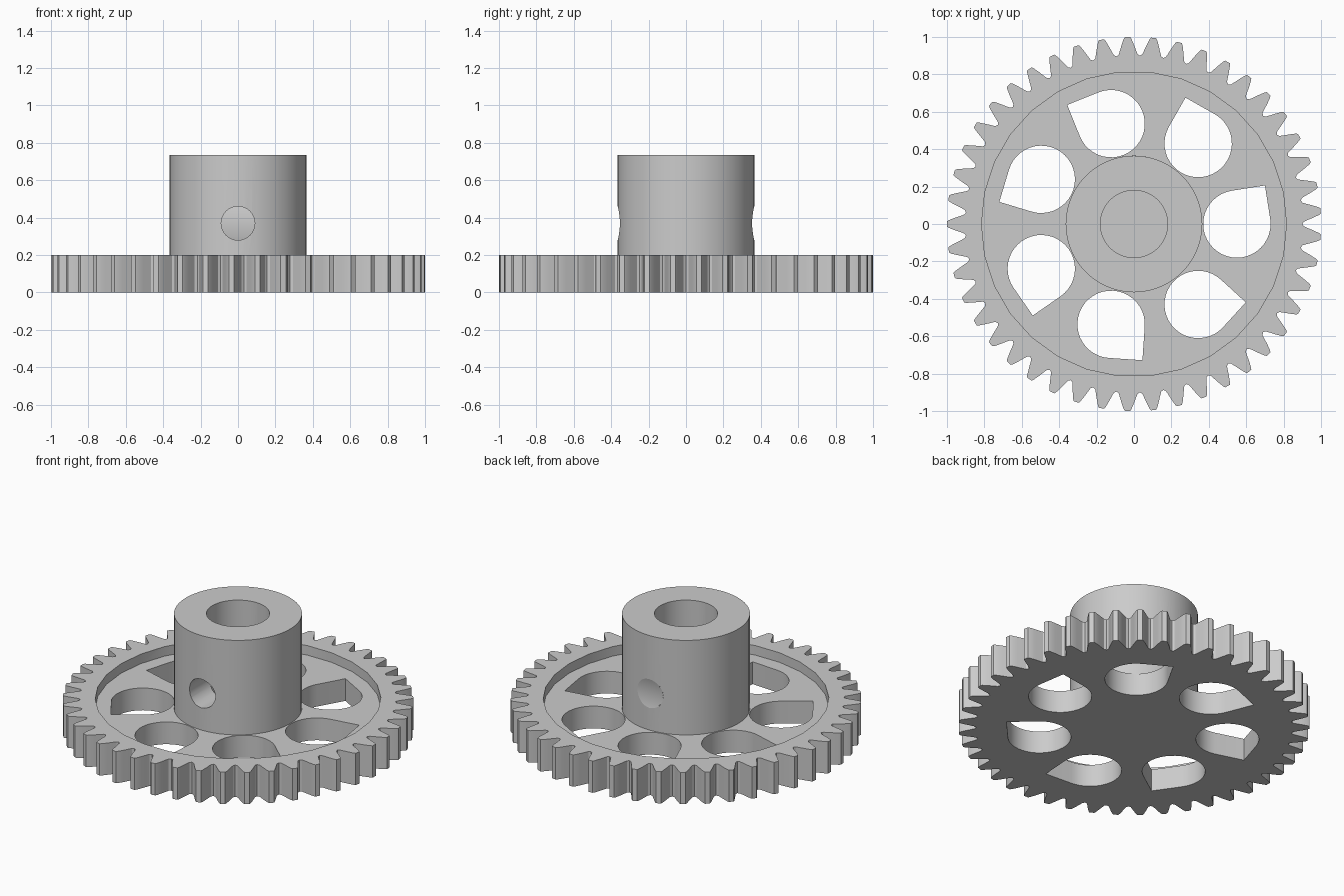
import bpy, bmesh
from math import pi, cos, sin, sqrt, radians, tau

default_cube = bpy.data.objects.get("Cube")
if default_cube:
    bpy.data.objects.remove(default_cube, do_unlink=True)

TEETH, HOLES = 45, 7
GEAR_TOP, WEB_TOP, HUB_TOP = 0.2, 0.14, 0.735
RIM_R, HUB_R, BORE_R = 0.815, 0.365, 0.18
SCREW_R, SCREW_Z = 0.09, 0.37

grey = bpy.data.materials.new("plain_grey")
grey.use_nodes = True
colour = (0.6, 0.6, 0.6, 1)
grey.diffuse_color = colour
grey.node_tree.nodes["Principled BSDF"].inputs["Base Color"].default_value = colour


def make_object(name, bm):
    mesh = bpy.data.meshes.new(name)
    bm.to_mesh(mesh)
    bm.free()
    mesh.materials.append(grey)
    ob = bpy.data.objects.new(name, mesh)
    bpy.context.collection.objects.link(ob)
    return ob


def prism(name, outlines, z0, z1):
    """Extrude each counter-clockwise outline from z0 up to z1."""
    bm = bmesh.new()
    for pts in outlines:
        low = [bm.verts.new((x, y, z0)) for x, y in pts]
        high = [bm.verts.new((x, y, z1)) for x, y in pts]
        bm.faces.new(low[::-1])
        bm.faces.new(high)
        for i in range(len(pts)):
            j = (i + 1) % len(pts)
            bm.faces.new((low[i], low[j], high[j], high[i]))
    return make_object(name, bm)


def circle(r, n):
    return [(r * cos(tau * i / n), r * sin(tau * i / n)) for i in range(n)]


def cut(target, cutter):
    cutter.hide_render = True
    mod = target.modifiers.new("cut", 'BOOLEAN')
    mod.operation = 'DIFFERENCE'
    mod.solver = 'EXACT'
    mod.object = cutter
    bpy.context.view_layer.objects.active = target
    bpy.ops.object.modifier_apply(modifier=mod.name)
    bpy.data.objects.remove(cutter, do_unlink=True)


def smooth(ob, angle):
    bpy.ops.object.select_all(action='DESELECT')
    ob.select_set(True)
    bpy.context.view_layer.objects.active = ob
    bpy.ops.object.shade_smooth_by_angle(angle=radians(angle))


# Toothed wheel: half a tooth (degrees from its middle, radius), mirrored and repeated
half = [(0.8, 1.0), (1.2, 0.99), (2.0, 0.957), (2.7, 0.927), (3.2, 0.908)]
tooth = [(-a, r) for a, r in half[::-1]] + half + [(4.0, 0.9)]
outline = []
for k in range(TEETH):
    for a, r in tooth:
        t = pi + tau * k / TEETH + radians(a)
        outline.append((r * cos(t), r * sin(t)))
wheel = prism("toothed_wheel", [outline], 0, GEAR_TOP)

# Recess that leaves a raised rim
cut(wheel, prism("recess_cutter", [circle(RIM_R, 30)], WEB_TOP, 0.4))


# Teardrop lightening holes: round arc closed by a square corner
def teardrop(turn, r=0.18, dist=0.55, lean=radians(54), steps=30):
    start = lean + pi / 4
    arc = [start + 1.5 * pi * i / steps for i in range(steps + 1)]
    pts = [(dist + r * cos(a), r * sin(a)) for a in arc]
    pts.append((dist + r * sqrt(2) * cos(lean), r * sqrt(2) * sin(lean)))
    c, s = cos(turn), sin(turn)
    return [(x * c - y * s, x * s + y * c) for x, y in pts]


cut(wheel, prism("hole_cutter", [teardrop(tau * k / HOLES) for k in range(HOLES)], -0.1, 0.4))
smooth(wheel, 20)

# Hub with blind bore and cross hole
hub = prism("hub", [circle(HUB_R, 60)], WEB_TOP - 0.02, HUB_TOP)
cut(hub, prism("bore_cutter", [circle(BORE_R, 48)], WEB_TOP, 1))
screw = prism("screw_hole_cutter", [circle(SCREW_R, 32)], -0.6, 0.6)
screw.rotation_euler.x = pi / 2
screw.location.z = SCREW_Z
bpy.context.view_layer.update()
cut(hub, screw)
smooth(hub, 30)

# Thin dished skin closing the cross hole at the back
bm = bmesh.new()
rows = []
for i in range(17):
    a = pi * i / 16
    x = max(SCREW_R * sin(a), 0.0005)
    y, z = sqrt(HUB_R ** 2 - x * x), SCREW_Z - SCREW_R * cos(a)
    rows.append((bm.verts.new((x, y, z)), bm.verts.new((-x, y, z))))
for (r0, l0), (r1, l1) in zip(rows, rows[1:]):
    bm.faces.new((r0, l0, l1, r1))
smooth(make_object("back_hole_skin", bm), 40)
